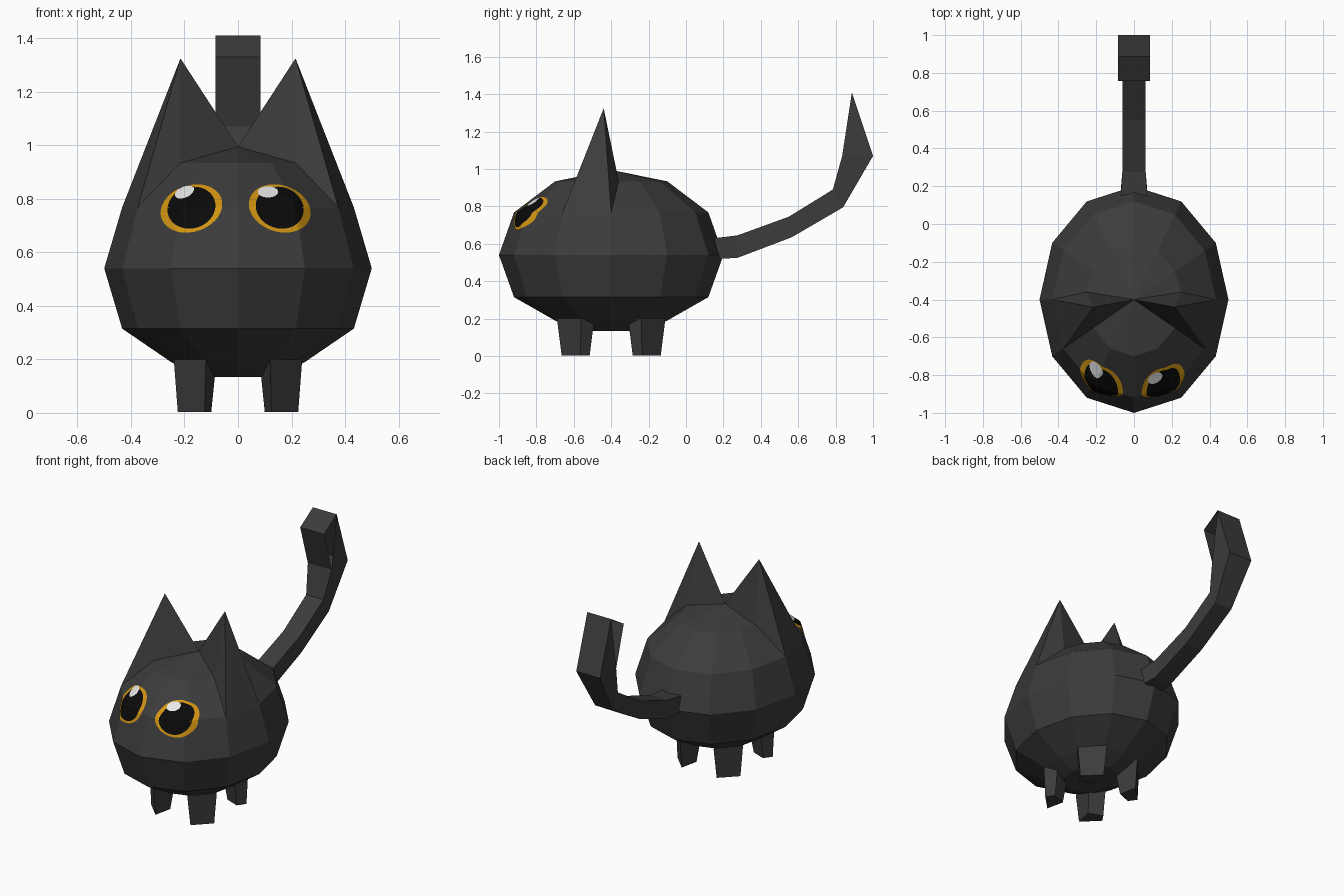
import bpy
import bmesh
from math import sin, cos, pi, radians
from mathutils import Vector
from mathutils.bvhtree import BVHTree

cube = bpy.data.objects.get("Cube")
if cube:
    bpy.data.objects.remove(cube, do_unlink=True)


def material(name, r, g, b):
    mat = bpy.data.materials.new(name)
    mat.use_nodes = True
    mat.diffuse_color = (r, g, b, 1)
    bsdf = mat.node_tree.nodes["Principled BSDF"]
    bsdf.inputs["Base Color"].default_value = (r, g, b, 1)
    bsdf.inputs["Roughness"].default_value = 0.9
    return mat


FUR = material("charcoal fur", 0.045, 0.045, 0.045)
AMBER = material("amber iris", 0.64, 0.30, 0.006)
BLACK = material("black pupil", 0.003, 0.003, 0.003)
WHITE = material("white glint", 0.8, 0.8, 0.8)


def finish(bm, name, mat):
    bmesh.ops.remove_doubles(bm, verts=bm.verts[:], dist=0.0005)
    bmesh.ops.recalc_face_normals(bm, faces=bm.faces[:])
    mesh = bpy.data.meshes.new(name)
    bm.to_mesh(mesh)
    bm.free()
    mesh.materials.append(mat)
    obj = bpy.data.objects.new(name, mesh)
    bpy.context.collection.objects.link(obj)
    return obj


def loft(rings, caps=(True, True)):
    """Skin a list of closed rings, each with the same number of points."""
    bm = bmesh.new()
    loops = [[bm.verts.new(p) for p in ring] for ring in rings]
    n = len(loops[0])
    for a, b in zip(loops, loops[1:]):
        for i in range(n):
            j = (i + 1) % n
            bm.faces.new((a[i], a[j], b[j], b[i]))
    if caps[0]:
        bm.faces.new(loops[0])
    if caps[1]:
        bm.faces.new(loops[-1])
    return bm, loops


# Body: twelve-sided round form with a flattened belly
SIDES, MID_Y = 12, -0.4
PROFILE = [(0.3, 0.135), (0.5, 0.19), (0.866, 0.315), (1, 0.54),
           (0.866, 0.768), (0.5, 0.934), (0.0001, 0.995)]


def body_point(level, step):
    r, z = PROFILE[level]
    a = 2 * pi * step / SIDES
    shift = 0.04 if level == 5 and step % 6 == 3 else 0
    return Vector((0.5 * r * sin(a), MID_Y - 0.6 * r * cos(a) + shift, z))


bm, _ = loft([[body_point(k, i) for i in range(SIDES)] for k in range(len(PROFILE))])
surface = BVHTree.FromBMesh(bm)
finish(bm, "body", FUR)

# Ears: pyramids rising from the upper body facets
for side, label in ((1, "left"), (-1, "right")):
    bm = bmesh.new()
    base = [body_point(6, 0), body_point(5, 2), body_point(4, 2),
            body_point(4, 3), body_point(5, 3)]
    base[0].x = 0
    ring = [bm.verts.new((p.x * side, p.y, p.z)) for p in base]
    tip = bm.verts.new((0.215 * side, -0.44, 1.325))
    for i in range(5):
        bm.faces.new((ring[i], ring[(i + 1) % 5], tip))
    finish(bm, label + "_ear", FUR)

# Legs: tapered four-sided stubs, mirrored to every corner
TOP = [(0.12, -0.29), (0.24, -0.16), (0.19, -0.09), (0.08, -0.12)]
FOOT = [(0.125, -0.265), (0.225, -0.165), (0.19, -0.115), (0.1, -0.15)]
for sx, side in ((1, "left"), (-1, "right")):
    for sy, end in ((1, "front"), (-1, "back")):
        rings = [[(x * sx, MID_Y + y * sy, z) for x, y in quad]
                 for quad, z in ((TOP, 0.2), (FOOT, 0.003))]
        bm, _ = loft(rings)
        finish(bm, f"{end}_{side}_leg", FUR)

# Tail: square section along a rising curve (half width, upper y z, lower y z)
TAIL = [(0.07, 0.15, 0.63, 0.18, 0.52), (0.062, 0.275, 0.645, 0.275, 0.525),
        (0.06, 0.55, 0.745, 0.565, 0.635), (0.062, 0.785, 0.89, 0.84, 0.795),
        (0.085, 0.835, 1.07, 1.0, 1.07)]
bm, loops = loft([[(-w, uy, uz), (w, uy, uz), (w, ly, lz), (-w, ly, lz)]
                  for w, uy, uz, ly, lz in TAIL], caps=(True, False))
f0, f1, b1, b0 = loops[-1]
tf0, tf1 = (bm.verts.new((x, 0.757, 1.33)) for x in (-0.085, 0.085))
tb0, tb1 = (bm.verts.new((x, 0.887, 1.41)) for x in (-0.085, 0.085))
for face in ((f0, f1, tf1, tf0), (b0, b1, tb1, tb0), (tf0, tf1, tb1, tb0),
             (f1, b1, tb1), (f0, b0, tb0)):
    bm.faces.new(face)
finish(bm, "tail", FUR)


# Eyes: thin oval discs wrapped over the front facets
def wrapped_oval(name, mat, x, z, rx, rz, tilt, lift, rings=10, steps=40):
    bm = bmesh.new()
    t = radians(tilt)

    def place(r, a):
        u, v = rx * r * cos(a), rz * r * sin(a)
        px, pz = x + u * cos(t) - v * sin(t), z + u * sin(t) + v * cos(t)
        hit, normal, _, _ = surface.ray_cast(Vector((px, -3, pz)), Vector((0, 1, 0)))
        return bm.verts.new(hit + Vector((0, -lift, 0)))

    centre = place(0, 0)
    grid = [[place(k / rings, 2 * pi * i / steps) for i in range(steps)]
            for k in range(1, rings + 1)]
    for i in range(steps):
        j = (i + 1) % steps
        bm.faces.new((centre, grid[0][i], grid[0][j]))
        for a, b in zip(grid, grid[1:]):
            bm.faces.new((a[i], b[i], b[j], a[j]))
    obj = finish(bm, name, mat)
    # Turn every disc outward
    if sum(p.normal.y for p in obj.data.polygons) > 0:
        obj.data.flip_normals()


for side, x, glint_x, glint_tilt in (("left", 0.156, 0.112, 0), ("right", -0.174, -0.2, 25)):
    tilt = -18 if x > 0 else 18
    wrapped_oval(side + "_iris", AMBER, x, 0.764, 0.118, 0.087, tilt, 0.004)
    wrapped_oval(side + "_pupil", BLACK, x, 0.767, 0.091, 0.077, tilt, 0.007)
    wrapped_oval(side + "_glint", WHITE, glint_x, 0.826, 0.038, 0.021, glint_tilt, 0.0095)
